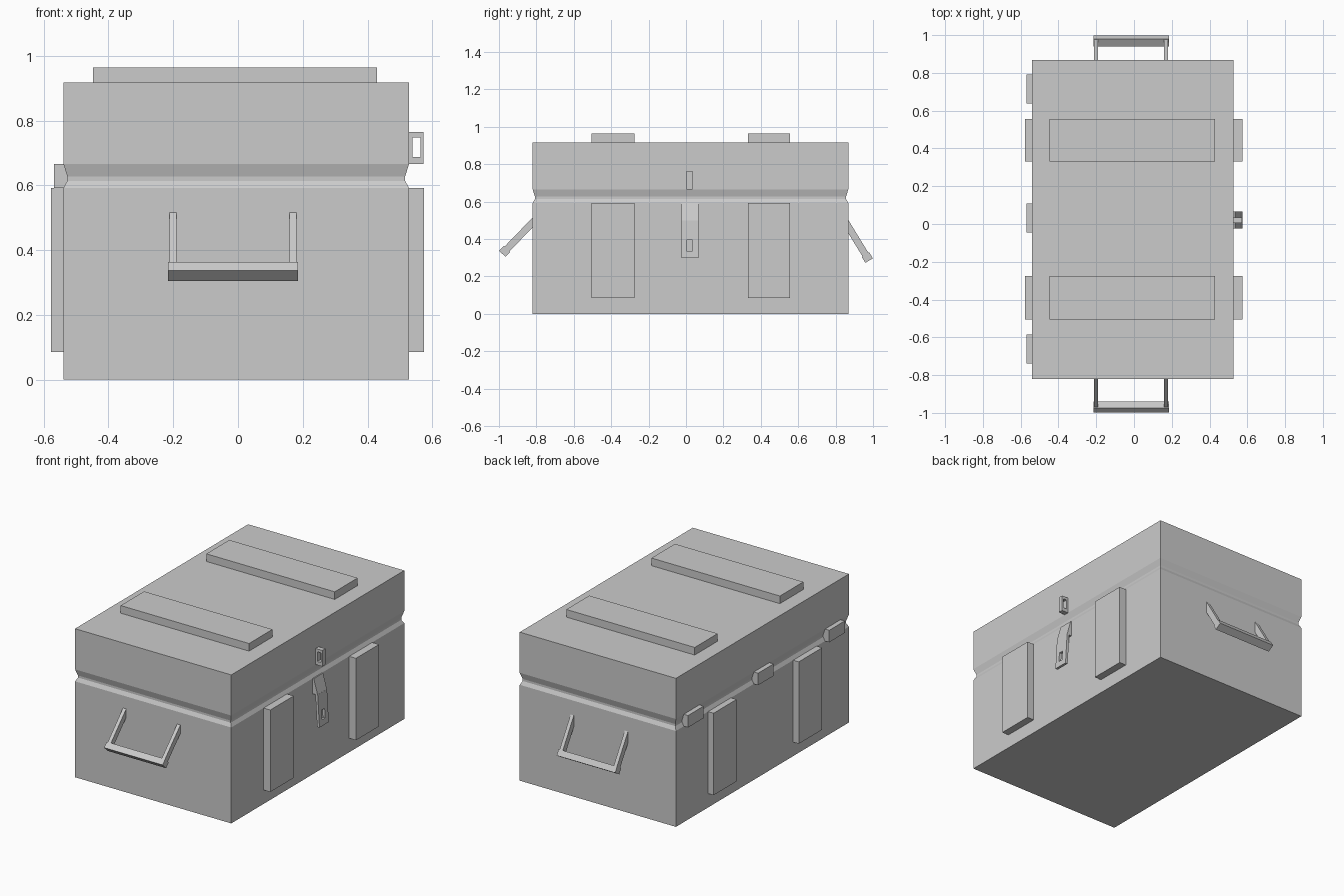
import bpy, bmesh
from math import radians, cos, sin
from mathutils import Matrix, Vector

cube = bpy.data.objects.get("Cube")
if cube:
    bpy.data.objects.remove(cube, do_unlink=True)

grey = bpy.data.materials.new("plain_grey")
grey.use_nodes = True
GREY = (0.6, 0.6, 0.6, 1)
grey.diffuse_color = GREY
grey.node_tree.nodes["Principled BSDF"].inputs["Base Color"].default_value = GREY


def finish(name, bm):
    bmesh.ops.recalc_face_normals(bm, faces=bm.faces)
    mesh = bpy.data.meshes.new(name)
    bm.to_mesh(mesh)
    bm.free()
    mesh.materials.append(grey)
    obj = bpy.data.objects.new(name, mesh)
    bpy.context.collection.objects.link(obj)
    return obj


def block(name, size, centre, tilt=0):
    bm = bmesh.new()
    matrix = (Matrix.Translation(centre) @ Matrix.Rotation(tilt, 4, 'X')
              @ Matrix.Diagonal((*size, 1)))
    bmesh.ops.create_cube(bm, size=1, matrix=matrix)
    return finish(name, bm)


def span(name, x, y, z):
    """Upright box given by its limits on each axis."""
    lo, hi = Vector((x[0], y[0], z[0])), Vector((x[1], y[1], z[1]))
    return block(name, hi - lo, (lo + hi) / 2)


def loft(name, rings, closed=False):
    """Join equal rings of points, with end caps or as a closed loop."""
    bm = bmesh.new()
    loops = [[bm.verts.new(p) for p in ring] for ring in rings]
    pairs = list(zip(loops, loops[1:]))
    if closed:
        pairs.append((loops[-1], loops[0]))
    else:
        bm.faces.new(loops[0])
        bm.faces.new(loops[-1])
    for a, b in pairs:
        for i in range(len(a)):
            j = (i + 1) % len(a)
            bm.faces.new((a[i], a[j], b[j], b[i]))
    return finish(name, bm)


def rect(u, v):
    return [(u[0], v[0]), (u[1], v[0]), (u[1], v[1]), (u[0], v[1])]


# Case with a groove between the lid and the lower box
X, Y = (-0.539, 0.528), (-0.82, 0.868)
levels = [(0, 0), (0.592, 0), (0.614, 0.012), (0.627, 0.012), (0.666, 0), (0.917, 0)]
loft("case_body", [[(x, y, z) for x, y in rect((X[0] + d, X[1] - d), (Y[0] + d, Y[1] - d))]
                   for z, d in levels])

# Raised strips on the lid and matching plates down both sides
for end, y in (("front", (-0.505, -0.276)), ("back", (0.331, 0.555))):
    span(end + "_lid_strip", (-0.448, 0.429), y, (0.917, 0.964))
    span(end + "_left_plate", (X[1], 0.574), y, (0.086, 0.592))
    span(end + "_right_plate", (-0.577, X[0]), y, (0.086, 0.592))

# Three hinges
for end, y in (("front", -0.662), ("middle", 0.032), ("back", 0.715)):
    span(end + "_hinge", (-0.568, -0.526), (y - 0.076, y + 0.076), (0.592, 0.666))

# Lid catch, a loop open from front to back
outer, inner = rect((X[1], 0.573), (0.666, 0.765)), rect((0.539, 0.563), (0.688, 0.748))
loft("lid_catch", [[(x, y, z) for x, z in r] for r, y in
                   ((outer, 0.004), (outer, 0.034), (inner, 0.034), (inner, 0.004))], True)

# Latch: sloping mount and a slotted flap hanging from it
LATCH = (-0.025, 0.066)
mount = [(0.52, 0.592), (0.535, 0.592), (0.562, 0.497), (0.52, 0.497)]
loft("latch_mount", [[(x, y, z) for x, z in mount] for y in LATCH])
outer, inner = rect(LATCH, (0.3, 0.5)), rect((0.004, 0.034), (0.337, 0.396))
loft("latch_flap", [[(x + (0.5 - z) * 0.06, y, z) for y, z in r] for r, x in
                    ((outer, 0.546), (outer, 0.562), (inner, 0.562), (inner, 0.546))], True)


# Carrying handles, each hanging outward at its own angle
def handle(name, side, angle, tip, reach):
    a = radians(angle)
    out = Vector((0, side * cos(a), -sin(a)))
    tip = Vector((-0.0155, *tip))
    tilt = -side * a
    block(name + "_handle_bar", (0.4, 0.037, 0.047), tip - out * 0.0185, tilt)
    for label, dx in (("right", -0.185), ("left", 0.185)):
        block(name + "_handle_" + label + "_arm", (0.022, reach, 0.037),
              tip - out * (0.02 + reach / 2) + Vector((dx, 0, 0)), tilt)


handle("front", -1, 46, (-0.982, 0.321), 0.25)
handle("back", 1, 58.5, (0.979, 0.285), 0.235)
